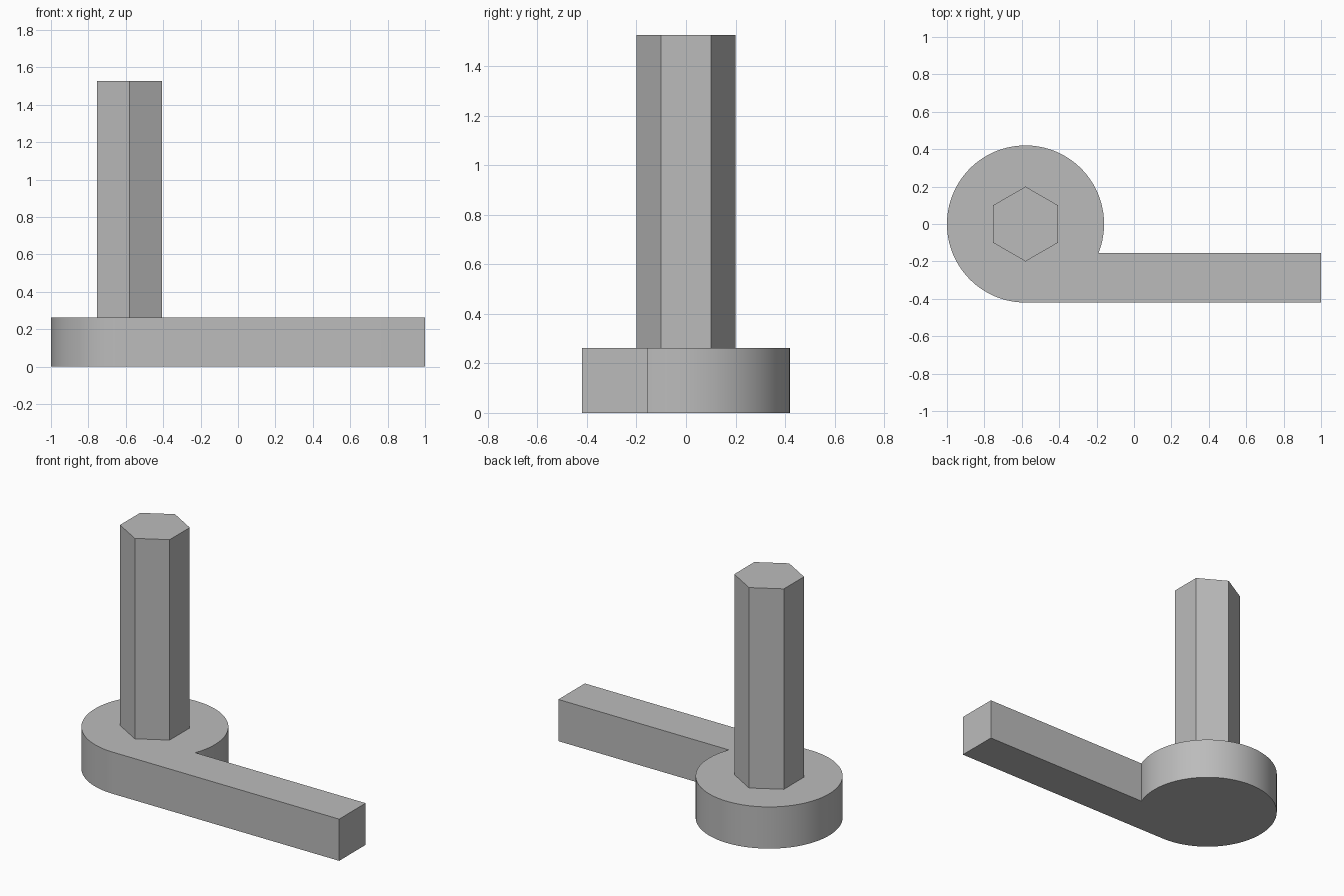
import bpy
import bmesh
from math import asin, cos, sin, pi

cube = bpy.data.objects.get("Cube")
if cube:
    bpy.data.objects.remove(cube, do_unlink=True)

HUB_X, HUB_R = -0.58, 0.42
BASE_TOP, SHAFT_TOP = 0.263, 1.527
ARM_BACK, ARM_END = -0.156, 1.0
SHAFT_R = 0.2

grey = bpy.data.materials.new("plain grey")
grey.use_nodes = True
colour = (0.5, 0.5, 0.5, 1)
grey.diffuse_color = colour
grey.node_tree.nodes["Principled BSDF"].inputs["Base Color"].default_value = colour


def arc(radius, start, end, steps):
    return [(HUB_X + radius * cos(start + (end - start) * i / steps),
             radius * sin(start + (end - start) * i / steps))
            for i in range(steps + 1)]


def extrude_profile(name, points, bottom, top):
    bm = bmesh.new()
    face = bm.faces.new([bm.verts.new((x, y, bottom)) for x, y in points])
    result = bmesh.ops.extrude_face_region(bm, geom=[face], use_keep_orig=True)
    raised = [v for v in result["geom"] if isinstance(v, bmesh.types.BMVert)]
    bmesh.ops.translate(bm, verts=raised, vec=(0, 0, top - bottom))
    bmesh.ops.recalc_face_normals(bm, faces=bm.faces)
    mesh = bpy.data.meshes.new(name)
    bm.to_mesh(mesh)
    bm.free()
    mesh.materials.append(grey)
    obj = bpy.data.objects.new(name, mesh)
    bpy.context.collection.objects.link(obj)
    return obj


# Round hub with a tangent arm, as one outline
outline = arc(HUB_R, asin(ARM_BACK / HUB_R), 1.5 * pi, 96)
outline += [(ARM_END, -HUB_R), (ARM_END, ARM_BACK)]
base = extrude_profile("hub_and_arm", outline, 0, BASE_TOP)
bpy.ops.object.select_all(action="DESELECT")
base.select_set(True)
bpy.context.view_layer.objects.active = base
bpy.ops.object.shade_smooth_by_angle(angle=pi / 9)

# Hexagonal shaft with corners pointing front and back
hexagon = arc(SHAFT_R, pi / 2, 2.5 * pi, 6)[:-1]
extrude_profile("hex_shaft", hexagon, BASE_TOP, SHAFT_TOP)
